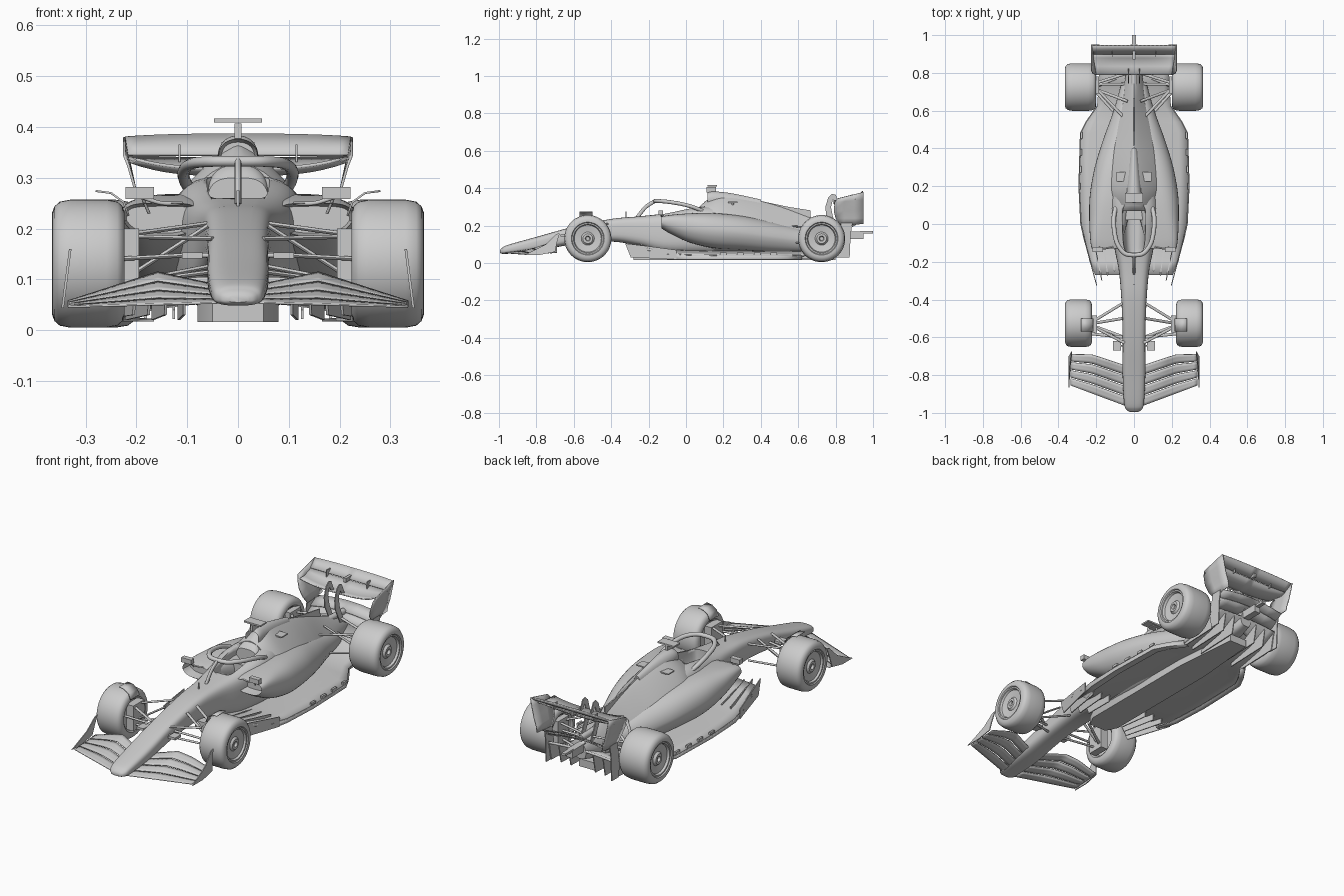
import bpy, bmesh, math
from mathutils import Vector

if "Cube" in bpy.data.objects:
    bpy.data.objects.remove(bpy.data.objects["Cube"])

grey = bpy.data.materials.new("body_grey")
grey.use_nodes = True
grey.diffuse_color = (0.6, 0.6, 0.6, 1)
grey.node_tree.nodes["Principled BSDF"].inputs["Base Color"].default_value = (0.6, 0.6, 0.6, 1)


def skin(name, rings, loop=True, cap=True, mirror=False, thick=0, inset=0, angle=35):
    """Skin a row of point rings; open sheets get a thickness."""
    bm = bmesh.new()
    rows = [[bm.verts.new(p) for p in r] for r in rings]
    n = len(rows[0])
    for a, b in zip(rows, rows[1:]):
        for i in range(n if loop else n - 1):
            j = (i + 1) % n
            bm.faces.new((a[i], a[j], b[j], b[i]))
    if loop and cap:
        front = bm.faces.new(rows[0])
        bm.faces.new(rows[-1])
    bmesh.ops.recalc_face_normals(bm, faces=bm.faces)
    if inset:  # recessed intake mouth
        bmesh.ops.inset_region(bm, faces=[front], thickness=inset)
        bmesh.ops.translate(bm, verts=front.verts, vec=(0, 0.05, 0))
    me = bpy.data.meshes.new(name)
    bm.to_mesh(me)
    bm.free()
    me.materials.append(grey)
    ob = bpy.data.objects.new(name, me)
    bpy.context.collection.objects.link(ob)
    bpy.ops.object.select_all(action="DESELECT")
    ob.select_set(True)
    bpy.context.view_layer.objects.active = ob
    bpy.ops.object.shade_smooth_by_angle(angle=math.radians(angle))
    if thick:
        m = ob.modifiers.new("thickness", "SOLIDIFY")
        m.thickness, m.offset = thick, 0
    if mirror:
        ob.modifiers.new("mirror", "MIRROR")
    return ob


def smooth(pts, steps=5):
    """Resample a row of tuples with a Catmull-Rom spline."""
    p = [pts[0]] + list(pts) + [pts[-1]]
    out = []
    for a, b, c, d in zip(p, p[1:], p[2:], p[3:]):
        for k in range(steps):
            t = k / steps
            out.append([0.5 * (2 * w + (x - v) * t + (2 * v - 5 * w + 4 * x - y) * t * t
                               + (3 * w - v - 3 * x + y) * t ** 3) for v, w, x, y in zip(a, b, c, d)])
    return out + [list(pts[-1])]


def loft(name, stations, under=0, **kw):
    """Stations: y, centre x, half width, bottom, top, upper exponent."""
    rings = []
    for y, cx, hw, zb, zt, n in smooth(stations):
        mid, ring = zb + (zt - zb) * 0.45, []
        for k in range(40):
            c, s = math.cos(k * math.pi / 20), math.sin(k * math.pi / 20)
            e = n if s > 0 else 3.0
            x = hw * math.copysign(abs(c) ** (2 / e), c)
            h = abs(s) ** (2 / e)
            if s < 0:
                x *= 1 - under * h
            ring.append((cx + x, y, mid + h * (zt - mid if s > 0 else zb - mid)))
        rings.append(ring)
    return skin(name, rings, **kw)


def tube(name, pts, r, flat=1.0, mirror=True, steps=5):
    pts = [Vector(p) for p in (smooth(pts, steps) if len(pts) > 2 else pts)]
    rings = []
    for i, p in enumerate(pts):
        d = (pts[min(i + 1, len(pts) - 1)] - pts[max(i - 1, 0)]).normalized()
        u = d.cross(Vector((0, 0, 1)) if abs(d.z) < 0.9 else Vector((0, 1, 0))).normalized()
        v = u.cross(d)
        rings.append([p + u * r * math.cos(k * math.pi / 5) + v * r * flat * math.sin(k * math.pi / 5)
                      for k in range(10)])
    return skin(name, rings, mirror=mirror, angle=50)


def box(name, c, s, mirror=True):
    (x, y, z), (a, b, h) = c, [v / 2 for v in s]
    return skin(name, [[(x - a, y - b, w), (x + a, y - b, w), (x + a, y + b, w), (x - a, y + b, w)]
                       for w in (z - h, z + h)], mirror=mirror)


def plate(name, outline, x_of, thick=0.005):
    """Upright plate pair: side outline in (y, z), x given by a rule."""
    return skin(name, [[(x_of(y, z) + d, y, z) for y, z in outline]
                       for d in (-thick / 2, thick / 2)], mirror=True)


# Wheels
def wheel(name, cx, cy, h):
    prof = [(-.5, .001), (-.5, .07), (-.9, .078), (-1, .088), (-1, .1), (-.94, .113), (-.8, .122), (-.5, .126),
            (.5, .126), (.8, .122), (.94, .113), (1, .1), (1, .088), (.93, .084), (.93, .077), (.8, .072),
            (.72, .035), (.85, .026), (.85, .014), (.7, .01), (.7, .001)]
    skin(name, [[(cx + u * h, cy + r * math.cos(k * math.pi / 24), 0.131 + r * math.sin(k * math.pi / 24))
                 for k in range(48)] for u, r in prof], mirror=True)


wheel("front_wheels", 0.294, -0.525, 0.071)
wheel("rear_wheels", 0.283, 0.725, 0.083)

# Main body: nose and monocoque, with cockpit opening cut out
fuselage = loft("nose_and_tub", [
    (-.995, 0, .02, .055, .068, 2.5), (-.985, 0, .038, .05, .08, 2.5), (-.95, 0, .052, .05, .098, 3),
    (-.8, 0, .06, .066, .14, 3.5), (-.6, 0, .06, .1, .195, 4), (-.4, 0, .067, .115, .236, 4),
    (-.25, 0, .08, .09, .25, 4), (-.12, 0, .105, .05, .265, 4), (.05, 0, .128, .04, .298, 4),
    (.2, 0, .128, .04, .305, 2.5), (.35, 0, .1, .05, .28, 2)])
cutter = loft("cockpit_cutter", [(-.15, 0, .03, .17, .5, 4), (-.12, 0, .055, .17, .5, 4),
                                 (.05, 0, .062, .17, .5, 4), (.1, 0, .05, .17, .5, 4)])
cutter.hide_render = True
bpy.context.view_layer.objects.active = fuselage
cut = fuselage.modifiers.new("cockpit", "BOOLEAN")
cut.object, cut.operation, cut.solver = cutter, "DIFFERENCE", "EXACT"
bpy.ops.object.modifier_apply(modifier="cockpit")
bpy.data.objects.remove(cutter)
box("seat", (0, .05, .2), (.09, .06, .08), mirror=False)
loft("headrest", [(.07, 0, .06, .2, .3, 3), (.1, 0, .062, .2, .325, 2.5), (.16, 0, .05, .2, .34, 2.5)])

# Engine cover, air intake and sidepods
loft("engine_cover", [(.1, 0, .13, .05, .33, 1.7), (.2, 0, .165, .05, .372, 1.2), (.35, 0, .152, .05, .345, 1.15),
                      (.5, 0, .112, .055, .305, 1.1), (.65, 0, .07, .06, .25, 1.1), (.78, 0, .045, .07, .2, 1.5),
                      (.86, 0, .03, .09, .17, 2)])
loft("air_intake", [(.115, 0, .038, .315, .376, 2.2), (.15, 0, .04, .3, .383, 2.2), (.25, 0, .032, .29, .372, 2),
                    (.4, 0, .018, .28, .34, 2)], inset=.006)
skin("engine_fin", [[(x, y, z) for y, z in ((.2, .36), (.4, .332), (.55, .3), (.665, .282), (.67, .2), (.3, .2))]
                    for x in (-.003, .003)])
loft("sidepods", [(-.13, .15, .075, .185, .25, 4), (-.08, .145, .087, .155, .258, 4), (.02, .135, .102, .11, .266, 3),
                  (.15, .12, .114, .08, .267, 2.5), (.3, .1, .108, .07, .252, 2.2), (.45, .07, .092, .06, .222, 2),
                  (.6, .045, .063, .06, .185, 2), (.75, .03, .035, .07, .15, 2)], under=.25, mirror=True, inset=.006)
box("engine_cover_tabs", (.067, .25, .325), (.05, .05, .006))
tube("tab_stems", [(.06, .25, .29), (.065, .25, .325)], .006)

# Roof camera and antennas
box("camera_mast", (0, .135, .392), (.014, .05, .03), mirror=False)
box("roof_camera", (0, .14, .413), (.094, .05, .008), mirror=False)
tube("antenna", [(0, -.32, .24), (0, -.32, .275)], .003, mirror=False)

# Halo
tube("halo_ring", [(0, -.165, .332), (.05, -.155, .332), (.09, -.1, .328), (.106, -.02, .315), (.105, .05, .295),
                   (.09, .1, .27)], .012, .9)
tube("halo_pillar", [(0, -.26, .245), (0, -.215, .3), (0, -.165, .332)], .007, 1.5, mirror=False)

# Mirrors
box("mirrors", (.193, -.135, .27), (.056, .025, .024))
tube("mirror_stays", [(.11, -.12, .25), (.15, -.13, .25), (.19, -.135, .262)], .004)
tube("mirror_posts", [(.19, -.13, .265), (.175, -.11, .23)], .003)

# Floor with raised front lip and upswept diffuser
floor = [(-.27, .205, .1, .09), (-.2, .235, .085, .072), (-.1, .255, .07, .05), (0, .278, .065, .042),
         (.2, .288, .062, .038), (.48, .28, .06, .038), (.54, .25, .06, .038), (.62, .195, .06, .04),
         (.75, .185, .09, .07), (.86, .185, .135, .125)]
skin("floor", [[(w * k / 6, y, zi + (ze - zi) * (k / 6) ** 2) for k in range(7)] for y, w, zi, ze in floor],
     loop=False, mirror=True, thick=.012)
skin("floor_edge", [[(w + d, y, z) for d, z in ((-.03, .02), (0, .022), (.004, ze))]
                    for y, w, zi, ze in floor[2:8]], loop=False, mirror=True, thick=.005)
plank = [(-.28, .05), (-.22, .08), (.45, .08), (.8, .05)]
skin("plank", [[(-w, y, .016), (w, y, .016), (w, y, .055), (-w, y, .055)] for y, w in plank])
for i in range(4):
    tip = -.25 - .025 * i
    plate("floor_fence_%d" % (i + 1), [(tip, .105), (tip + .03, .03), (-.05, .02), (-.05, .07), (-.2, .09)],
          lambda y, z: .1 + i * .033 + (y + .32) * (.06 + .07 * i))
for i in range(3):
    plate("diffuser_strake_%d" % (i + 1), [(.6, .022), (.84, .03), (.86, .13), (.75, .07), (.6, .04)],
          lambda y, z: .07 + i * .056)
for i in range(4):
    box("floor_tab_%d" % (i + 1), (.287 - .003 * i, .2 + i * .09, .05), (.01, .035, .012))

# Front wing: four stacked elements per side, highest near the nose
def wing_point(t, f):
    x = .04 + .295 * t
    front, back = -.965 + .11 * t, -.745 + .06 * min(1, t * 1.6)
    rise = .035 + .075 * t if t < .4 else .065 - .09 * (t - .4)
    return (x, front + (back - front) * f, .054 - .008 * t + rise * f ** 1.2)


for i in range(4):
    skin("front_wing_element_%d" % (i + 1), [[wing_point(k / 15, (i + j * .3) / 4) for j in range(4)]
                                             for k in range(16)], loop=False, mirror=True, thick=.004)
plate("front_wing_endplates", [(-.865, .044), (-.83, .06), (-.75, .1), (-.695, .155), (-.675, .16), (-.69, .11),
                               (-.7, .06), (-.78, .044)], lambda y, z: .345 - (z - .045) * .13)
box("nose_cameras", (.09, -.645, .147), (.04, .05, .012))
tube("nose_camera_stems", [(.05, -.645, .147), (.08, -.645, .147)], .004)

# Suspension arms
def arms(name, pairs, r=.0075):
    for i, (a, b) in enumerate(pairs):
        tube("%s_%d" % (name, i + 1), [a, b], r, .6)


f, g = (.24, -.53, .185), (.24, -.53, .09)
arms("front_arm", [((.05, -.63, .18), f), ((.06, -.42, .21), f), ((.05, -.6, .115), g), ((.06, -.42, .125), g),
                   ((.06, -.5, .205), g), ((.055, -.6, .15), (.24, -.58, .14))])
f, g = (.22, .74, .18), (.22, .72, .09)
arms("rear_arm", [((.04, .55, .2), f), ((.03, .8, .19), f), ((.04, .52, .12), g), ((.03, .8, .1), g),
                  ((.035, .65, .21), g), ((.03, .74, .14), (.23, .74, .14))])
box("front_brake_ducts", (.215, -.53, .135), (.04, .09, .13))
box("rear_brake_ducts", (.2, .735, .135), (.03, .09, .13))
skin("wheel_winglets", [[(.215, y, .225), (.225, y, .252), (.25, y, .27), (.28, y, .274)]
                        for y in (-.57, -.5)], loop=False, mirror=True, thick=.004)

# Rear wing: curved main plane and flap running into the endplates
def rear_row(k, prof):
    t = k / 10
    return [(x * t, y, z + lift * t ** 3) for x, y, z, lift in prof]


main = [(.2, .79, .318, .018), (.207, .835, .306, .024), (.215, .88, .318, .016), (.22, .905, .338, .005)]
flap = [(.22, .9, .345, 0), (.222, .925, .362, 0), (.222, .945, .385, -.006)]
for name, prof in (("rear_wing_main", main), ("rear_wing_flap", flap)):
    skin(name, [rear_row(k, prof) for k in range(11)], loop=False, mirror=True, thick=.006)
skin("rear_wing_endplates", [[(x, y0 + (.95 - y0) * j / 3, z + up * j / 3) for j in range(4)] for x, y0, z, up in (
    (.185, .83, .2, .01), (.19, .8, .24, 0), (.203, .79, .28, 0), (.216, .795, .325, .015),
    (.224, .81, .345, .035))], loop=False, mirror=True, thick=.005)
plate("lower_endplates", [(.82, .03), (.875, .03), (.88, .15), (.89, .215), (.83, .215), (.81, .1)],
      lambda y, z: .187)
for i in range(2):
    skin("beam_wing_%d" % (i + 1), [[(x, .82 + .035 * i + d, .165 + .03 * i + d * .6 - .02 * (x / .187) ** 2)
                                     for d in (0, .03, .055)] for x in (0, .06, .12, .187)],
         loop=False, mirror=True, thick=.005)
plate("swan_necks", [(.79, .17), (.75, .25), (.745, .3), (.76, .35), (.78, .37), (.8, .365), (.825, .31),
                     (.805, .31), (.785, .34), (.775, .3), (.785, .25), (.82, .17)], lambda y, z: .03)
box("flap_actuator", (0, .9, .35), (.014, .06, .02), mirror=False)
box("wing_slot_brackets", (.115, .9, .348), (.004, .03, .035))

# Exhaust and tail light
tube("exhaust", [(0, .7, .2), (0, .86, .195)], .016, mirror=False)
box("crash_structure", (0, .89, .15), (.035, .12, .04), mirror=False)
box("tail_light", (0, .965, .165), (.022, .07, .012), mirror=False)
